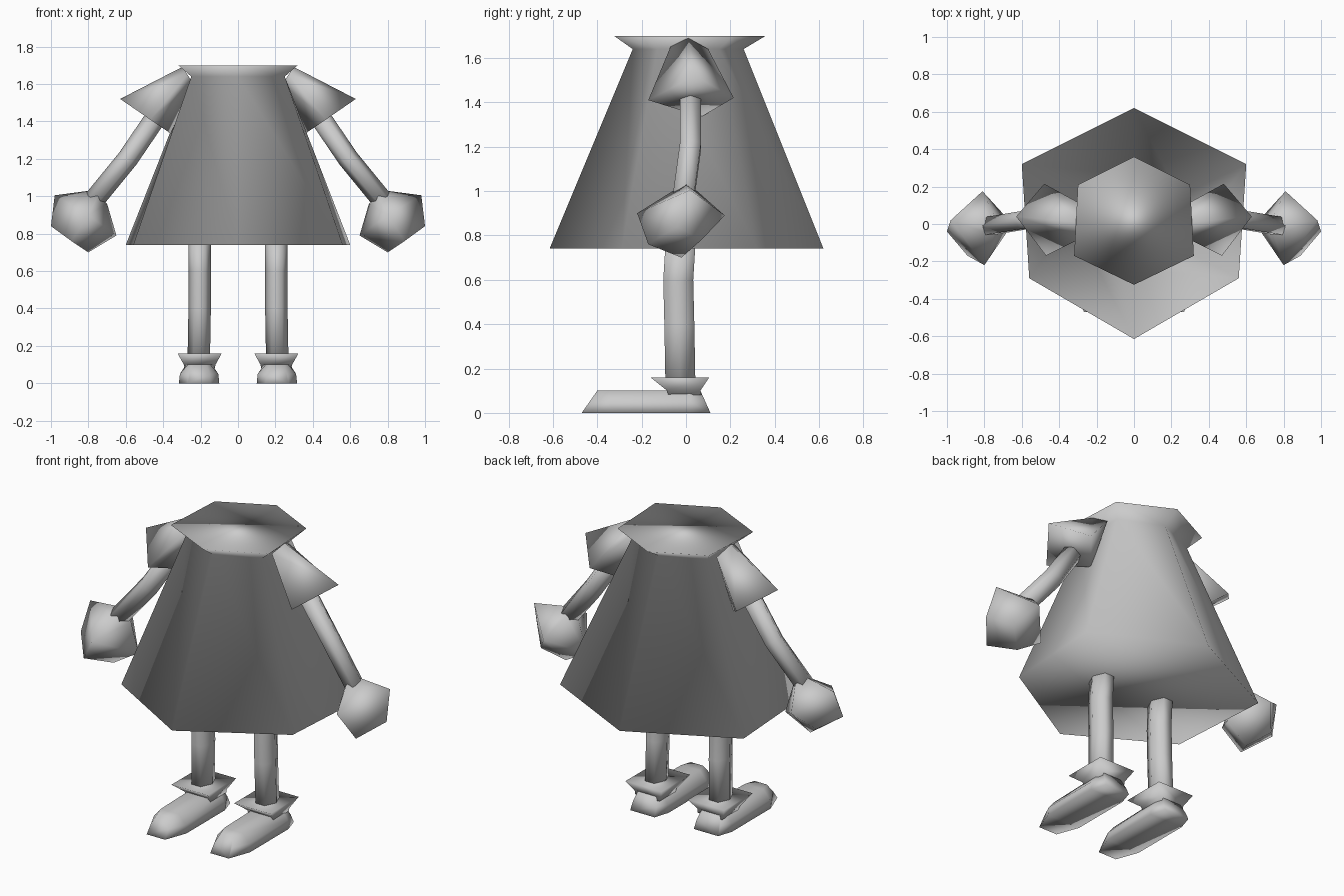
import bpy
import bmesh
from math import cos, sin, tau
from mathutils import Vector

default = bpy.data.objects.get("Cube")
if default:
    bpy.data.objects.remove(default, do_unlink=True)

# Single plain grey
grey = bpy.data.materials.new("plain_grey")
grey.use_nodes = True
colour = (0.6, 0.6, 0.6, 1)
grey.diffuse_color = colour
grey.node_tree.nodes["Principled BSDF"].inputs["Base Color"].default_value = colour


def loft(name, rings, mirrored=True):
    """Skin a list of equal rings, close both ends, optionally mirror in x."""
    bm = bmesh.new()
    loops = [[bm.verts.new(p) for p in ring] for ring in rings]
    n = len(loops[0])
    for a, b in zip(loops, loops[1:]):
        for i in range(n):
            j = (i + 1) % n
            bm.faces.new((a[i], a[j], b[j], b[i]))
    bm.faces.new(loops[0])
    bm.faces.new(loops[-1])
    bmesh.ops.recalc_face_normals(bm, faces=bm.faces)
    for f in bm.faces:
        f.smooth = True
    mesh = bpy.data.meshes.new(name)
    bm.to_mesh(mesh)
    bm.free()
    mesh.materials.append(grey)
    obj = bpy.data.objects.new(name, mesh)
    bpy.context.collection.objects.link(obj)
    if mirrored:
        mod = obj.modifiers.new("mirror", 'MIRROR')
        mod.use_mirror_merge = False
    return obj


def oval(centre, u, v, sides=6):
    c, u, v = Vector(centre), Vector(u), Vector(v)
    return [c + u * cos(tau * i / sides) + v * sin(tau * i / sides)
            for i in range(sides)]


def hexagon(z, back, back_x, back_y, front_x, front_y, front):
    return [(0, back, z), (back_x, back_y, z), (front_x, front_y, z),
            (0, front, z), (-front_x, front_y, z), (-back_x, back_y, z)]


# Dress with its flared collar
loft("dress", [
    hexagon(0.74, 0.62, 0.60, 0.32, 0.56, -0.29, -0.615),
    hexagon(1.64, 0.26, 0.245, 0.15, 0.25, -0.13, -0.24),
    hexagon(1.70, 0.36, 0.30, 0.21, 0.32, -0.17, -0.325),
], mirrored=False)

# Flared sleeves: diamond rings ordered outer, back, inner, front
loft("sleeves", [
    [(0.30, 0.01, 1.69), (0.27, 0.10, 1.64), (0.24, 0.02, 1.60), (0.27, -0.07, 1.65)],
    [(0.63, 0.04, 1.52), (0.48, 0.215, 1.42), (0.36, 0.07, 1.335), (0.47, -0.17, 1.41)],
])

# Arms
arm_path = [(0.42, 0.02, 1.45), (0.59, 0.02, 1.20), (0.77, -0.01, 0.98)]
loft("arms", [oval(p, (0.046, 0, 0.032), (0, 0.055, 0)) for p in arm_path])

# Hands
loft("hands", [
    [(0.79, 0.0, 1.03), (0.75, 0.05, 1.0), (0.70, 0.0, 0.96), (0.75, -0.06, 1.0)],
    [(0.98, 0.02, 1.005), (0.81, 0.175, 0.89), (0.65, 0.0, 0.79), (0.80, -0.22, 0.90)],
    [(1.0, -0.04, 0.84), (0.90, 0.07, 0.78), (0.80, -0.02, 0.70), (0.89, -0.17, 0.76)],
])

# Legs
leg_path = [(0.21, -0.025, 0.12), (0.205, -0.03, 0.40), (0.205, -0.035, 0.60), (0.205, -0.025, 0.76)]
loft("legs", [oval(p, (0.06, 0, 0), (0, 0.078, 0)) for p in leg_path])


def box_ring(z, half_x, back, front, centre=0.205):
    return [(centre + half_x, back, z), (centre - half_x, back, z),
            (centre - half_x, front, z), (centre + half_x, front, z)]


# Boot cuffs
loft("boot_cuffs", [
    box_ring(0.08, 0.08, 0.07, -0.08),
    box_ring(0.10, 0.085, 0.065, -0.085),
    box_ring(0.16, 0.118, 0.105, -0.16),
])


def shoe_section(y_low, y_top, half_low, half_top, height):
    c = 0.208
    y_mid = (y_low + y_top) / 2
    return [(c - half_low, y_low, 0), (c + half_low, y_low, 0),
            (c + half_low * 0.95, y_mid, height * 0.5), (c + half_top, y_top, height),
            (c - half_top, y_top, height), (c - half_low * 0.95, y_mid, height * 0.5)]


# Long shoes, heel to toe
loft("shoes", [
    shoe_section(0.11, 0.065, 0.08, 0.06, 0.10),
    shoe_section(0.02, 0.02, 0.108, 0.07, 0.10),
    shoe_section(-0.34, -0.34, 0.108, 0.06, 0.10),
    shoe_section(-0.47, -0.40, 0.06, 0.04, 0.10),
])
